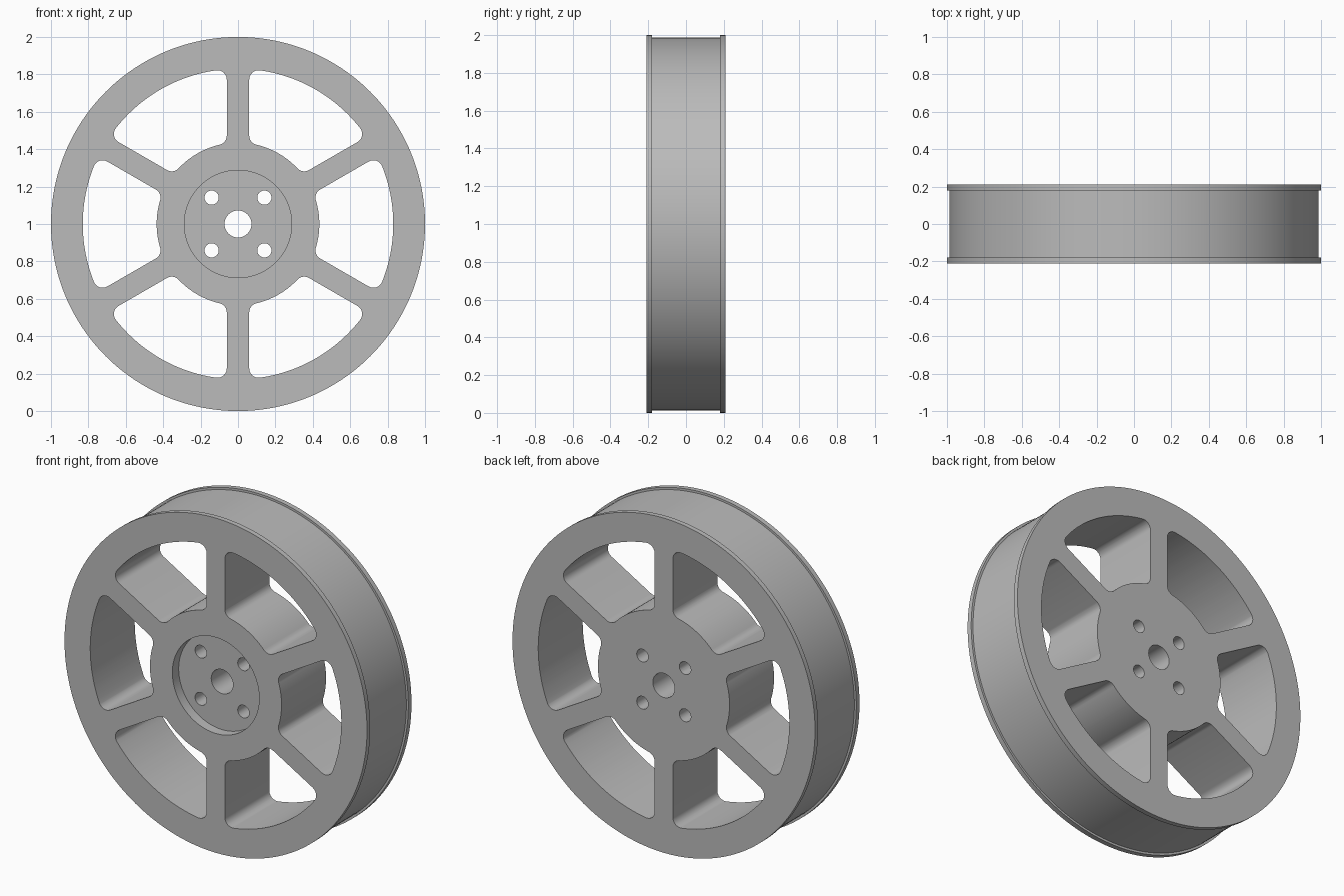
import bpy, bmesh, math
from mathutils import Vector, Matrix

cube = bpy.data.objects.get("Cube")
if cube:
    bpy.data.objects.remove(cube)

HALF = 0.21          # half width of the wheel
RIM_IN, HUB = 0.83, 0.435
SPOKE, FILLET = 0.06, 0.05

grey = bpy.data.materials.new("plain_grey")
grey.use_nodes = True
grey.diffuse_color = (0.5, 0.5, 0.5, 1)
grey.node_tree.nodes["Principled BSDF"].inputs["Base Color"].default_value = (0.5, 0.5, 0.5, 1)


def make_object(name, bm):
    bmesh.ops.recalc_face_normals(bm, faces=bm.faces[:])
    mesh = bpy.data.meshes.new(name)
    bm.to_mesh(mesh)
    bm.free()
    mesh.materials.append(grey)
    obj = bpy.data.objects.new(name, mesh)
    bpy.context.collection.objects.link(obj)
    return obj


def lathe(name, profile, steps):
    """Revolve a closed (radius, y) profile around the y axis."""
    bm = bmesh.new()
    rings = []
    for i in range(steps):
        a = math.tau * i / steps
        rings.append([bm.verts.new((r * math.cos(a), y, 1 + r * math.sin(a))) for r, y in profile])
    n = len(profile)
    for i, ring in enumerate(rings):
        nxt = rings[(i + 1) % steps]
        for j in range(n):
            k = (j + 1) % n
            bm.faces.new((ring[j], ring[k], nxt[k], nxt[j]))
    return make_object(name, bm)


def prism(bm, points):
    """Extrude an (x, z) outline through the whole wheel."""
    front = [bm.verts.new((p.x, -0.4, 1 + p.y)) for p in points]
    back = [bm.verts.new((p.x, 0.4, 1 + p.y)) for p in points]
    bm.faces.new(front)
    bm.faces.new(back)
    for i in range(len(points)):
        j = (i + 1) % len(points)
        bm.faces.new((front[i], front[j], back[j], back[i]))


def arc(centre, radius, start, end, steps):
    return [centre + radius * Vector((math.cos(a), math.sin(a)))
            for a in (start + (end - start) * i / steps for i in range(steps + 1))]


def window_outline():
    """Rounded opening between two spokes, mirrored about its middle line."""
    x = SPOKE + FILLET
    inner = Vector((x, math.sqrt((HUB + FILLET) ** 2 - x * x)))
    outer = Vector((x, math.sqrt((RIM_IN - FILLET) ** 2 - x * x)))
    a_in, a_out = math.atan2(inner.y, inner.x), math.atan2(outer.y, outer.x)
    middle = math.pi / 3
    origin = Vector((0, 0))
    half = arc(origin, HUB, middle, a_in, 10)[:-1]
    half += arc(inner, FILLET, a_in + math.pi, math.pi, 8) if a_in < 0 else \
        arc(inner, FILLET, a_in - math.pi, -math.pi, 8)
    half += arc(outer, FILLET, math.pi, a_out, 8)
    half += arc(origin, RIM_IN, a_out, middle, 16)[1:]
    axis = Vector((math.cos(middle), math.sin(middle)))
    mirrored = [2 * p.dot(axis) * axis - p for p in reversed(half[1:-1])]
    return half + mirrored


# Wheel body: rim with shallow tread groove, hub recess in front, axle bore
profile = [(0.072, -0.15), (0.287, -0.15), (0.287, -HALF), (1, -HALF), (1, -0.18),
           (0.987, -0.18), (0.987, 0.18), (1, 0.18), (1, HALF), (0.072, HALF)]
wheel = lathe("spoked_wheel", profile, 192)

# Cutter: six windows between the spokes and four bolt holes
bm = bmesh.new()
outline = window_outline()
for i in range(6):
    turn = Matrix.Rotation(i * math.pi / 3, 2)
    prism(bm, [turn @ p for p in outline])
for sx in (-1, 1):
    for sz in (-1, 1):
        prism(bm, arc(Vector((0.141 * sx, 0.141 * sz)), 0.038, 0, math.tau, 32)[:-1])
cutter = make_object("opening_cutter", bm)
cutter.hide_render = True

# Cut the openings and apply
mod = wheel.modifiers.new("openings", "BOOLEAN")
mod.operation = "DIFFERENCE"
mod.solver = "EXACT"
mod.object = cutter
bpy.ops.object.select_all(action="DESELECT")
wheel.select_set(True)
bpy.context.view_layer.objects.active = wheel
bpy.ops.object.modifier_apply(modifier=mod.name)
bpy.data.objects.remove(cutter)
bpy.ops.object.shade_smooth_by_angle(angle=math.radians(30))
